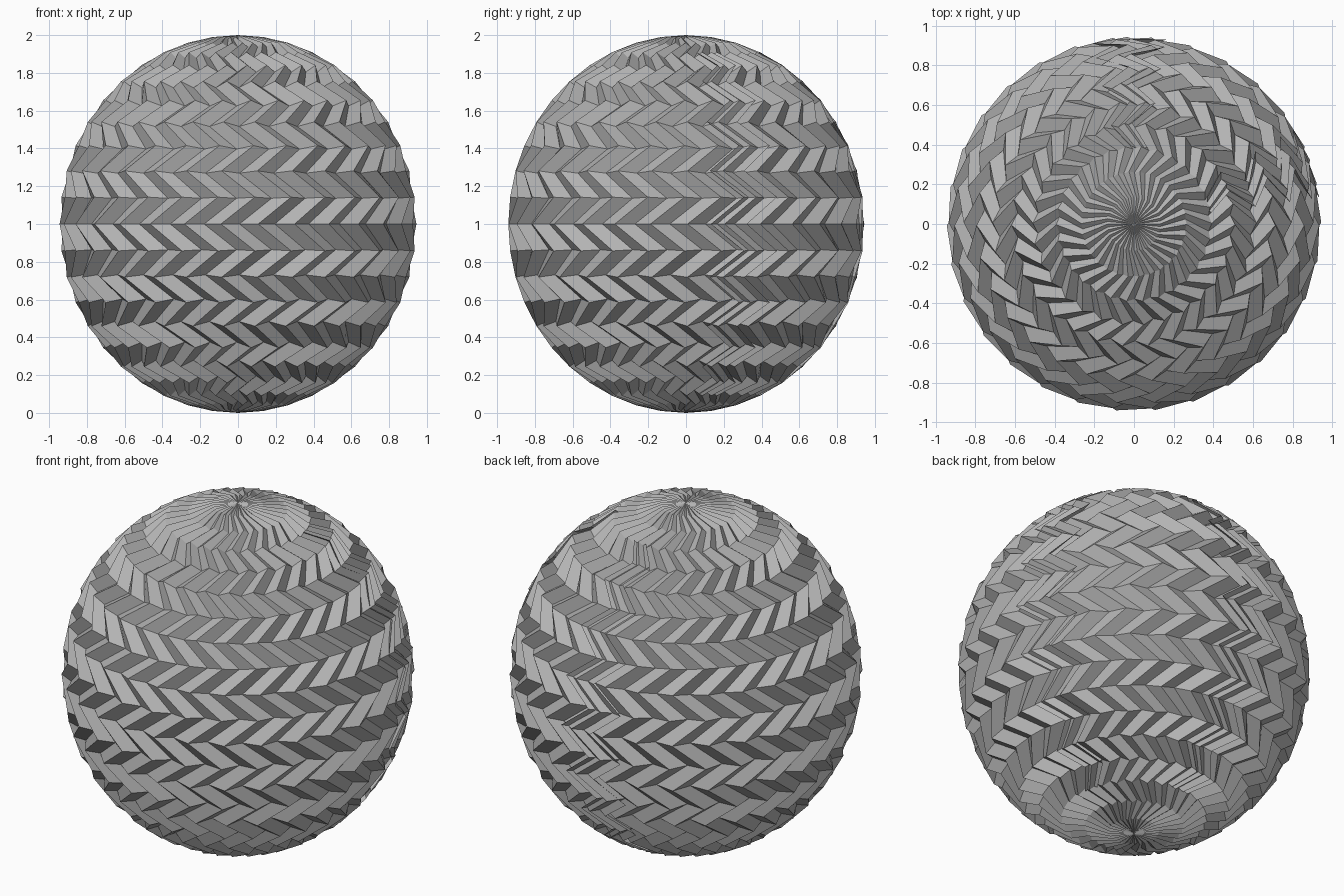
import bpy, bmesh
from math import sin, cos, radians, pi

cube = bpy.data.objects.get("Cube")
if cube:
    bpy.data.objects.remove(cube)

ROWS = 22            # bands from pole to pole
FOLDS = 60           # ridge and valley lines around the ball
WIDTH, HEIGHT = 0.945, 1.0
DEPTH = 0.045        # ridge to valley
SHIFT = radians(11)  # sideways zigzag between bands

grey = bpy.data.materials.new("stone_grey")
grey.use_nodes = True
colour = (0.45, 0.45, 0.45, 1)
grey.diffuse_color = colour
shader = grey.node_tree.nodes["Principled BSDF"]
shader.inputs["Base Color"].default_value = colour
shader.inputs["Roughness"].default_value = 0.8


def fold_point(i, j, start):
    """Point on the folded skin: ridges zigzag down the meridians."""
    lat = -pi / 2 + pi * j / ROWS
    side = 0.5 if j % 2 == 0 else -0.5
    lon = start + 2 * pi * i / FOLDS + side * SHIFT
    dip = DEPTH * min(1, 1.8 * cos(lat)) if i % 2 else 0
    across = (WIDTH - dip) * cos(lat)
    return (across * cos(lon), across * sin(lon),
            1 + (HEIGHT - dip) * sin(lat))


def folded_skin(name, count, start, first, last, closed):
    bm = bmesh.new()
    columns = count if closed else count + 1
    grid = [[bm.verts.new(fold_point(i, j, start)) for i in range(columns)]
            for j in range(first, last + 1)]
    for low, high in zip(grid, grid[1:]):
        for i in range(count):
            n = (i + 1) % columns
            bm.faces.new((low[i], low[n], high[n], high[i]))
    # Close the ball at both poles
    if closed:
        for ring, z in ((grid[0], 0), (grid[-1], 2)):
            pole = bm.verts.new((0, 0, z))
            for i in range(count):
                bm.faces.new((ring[i], ring[(i + 1) % count], pole))
        bmesh.ops.recalc_face_normals(bm, faces=bm.faces)
    mesh = bpy.data.meshes.new(name)
    bm.to_mesh(mesh)
    bm.free()
    mesh.materials.append(grey)
    obj = bpy.data.objects.new(name, mesh)
    bpy.context.collection.objects.link(obj)
    return obj


# Pleated ball
folded_skin("folded_ball", FOLDS, radians(-90), 1, ROWS - 1, True)

# Overlapping seams where the wrapped skin meets itself
for name, angle in (("side_seam", 18), ("back_seam", 90)):
    folded_skin(name, 2, radians(angle - 4.5), 3, ROWS - 3, False)
